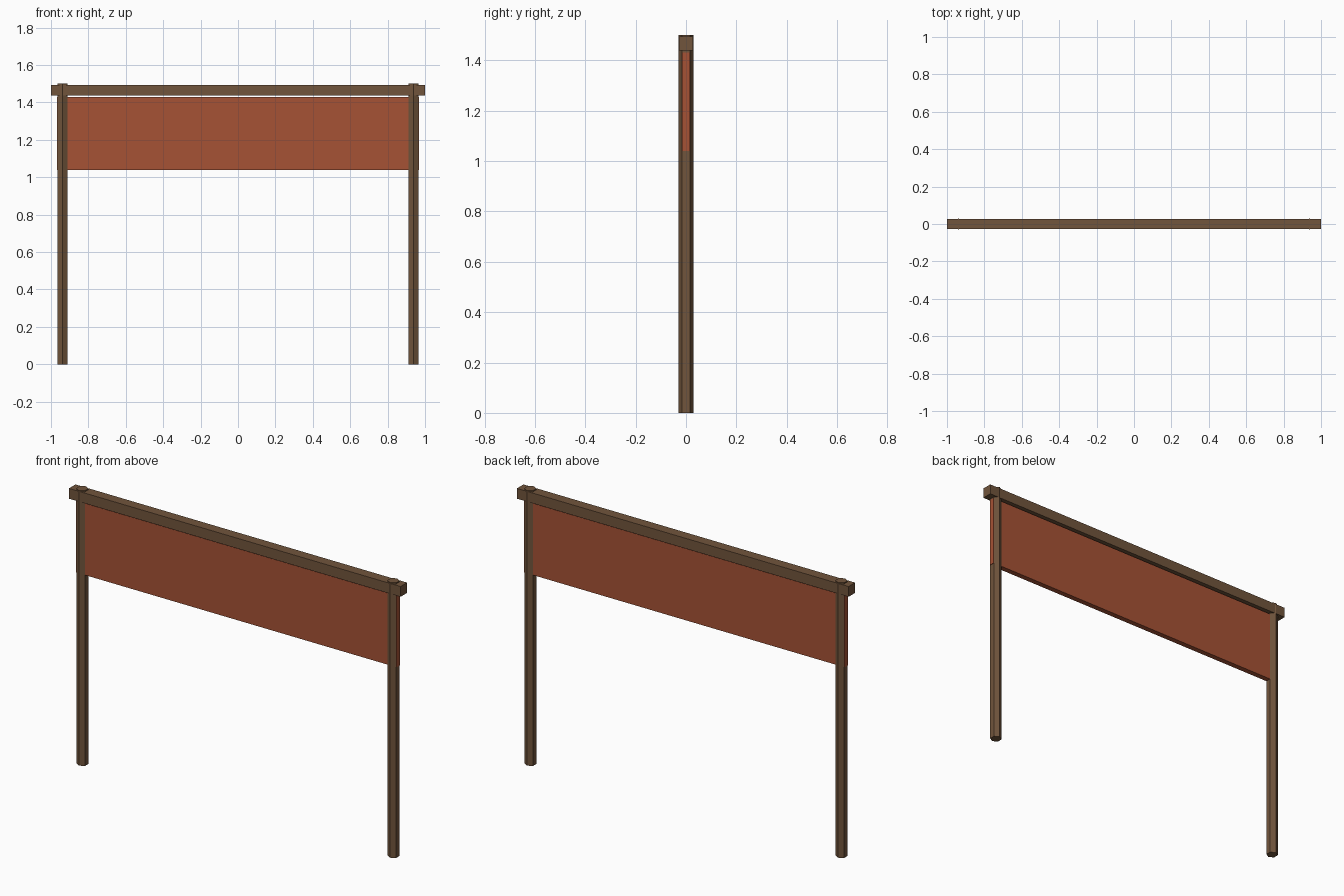
import bpy
import math

cube = bpy.data.objects.get("Cube")
if cube:
    bpy.data.objects.remove(cube, do_unlink=True)


def make_material(name, color):
    mat = bpy.data.materials.new(name)
    mat.use_nodes = True
    mat.diffuse_color = (*color, 1)
    for node in mat.node_tree.nodes:
        if node.type == 'BSDF_PRINCIPLED':
            node.inputs["Base Color"].default_value = (*color, 1)
    return mat


wood = make_material("brown_wood", (0.165, 0.09, 0.045))
cloth = make_material("rust_red_cloth", (0.38, 0.085, 0.035))


def finish(name, mat):
    obj = bpy.context.object
    obj.name = name
    obj.data.materials.append(mat)
    bpy.ops.object.transform_apply(location=False, rotation=True, scale=True)


def box(name, size, bottom, mat):
    bpy.ops.mesh.primitive_cube_add(size=1, location=(0, 0, bottom + size[2] / 2))
    bpy.context.object.scale = size
    finish(name, mat)


# Hexagonal posts, with an edge facing front and back
POST_HEIGHT = 1.5
for side, name in ((1, "left_post"), (-1, "right_post")):
    bpy.ops.mesh.primitive_cylinder_add(
        vertices=6, radius=0.03, depth=POST_HEIGHT,
        location=(side * 0.938, 0, POST_HEIGHT / 2))
    finish(name, wood)

# Square beam running through both post tops
box("top_beam", (2, 0.056, 0.056), 1.438, wood)

# Banner panel hung just under the beam
box("banner_panel", (1.934, 0.03, 0.39), 1.04, cloth)
